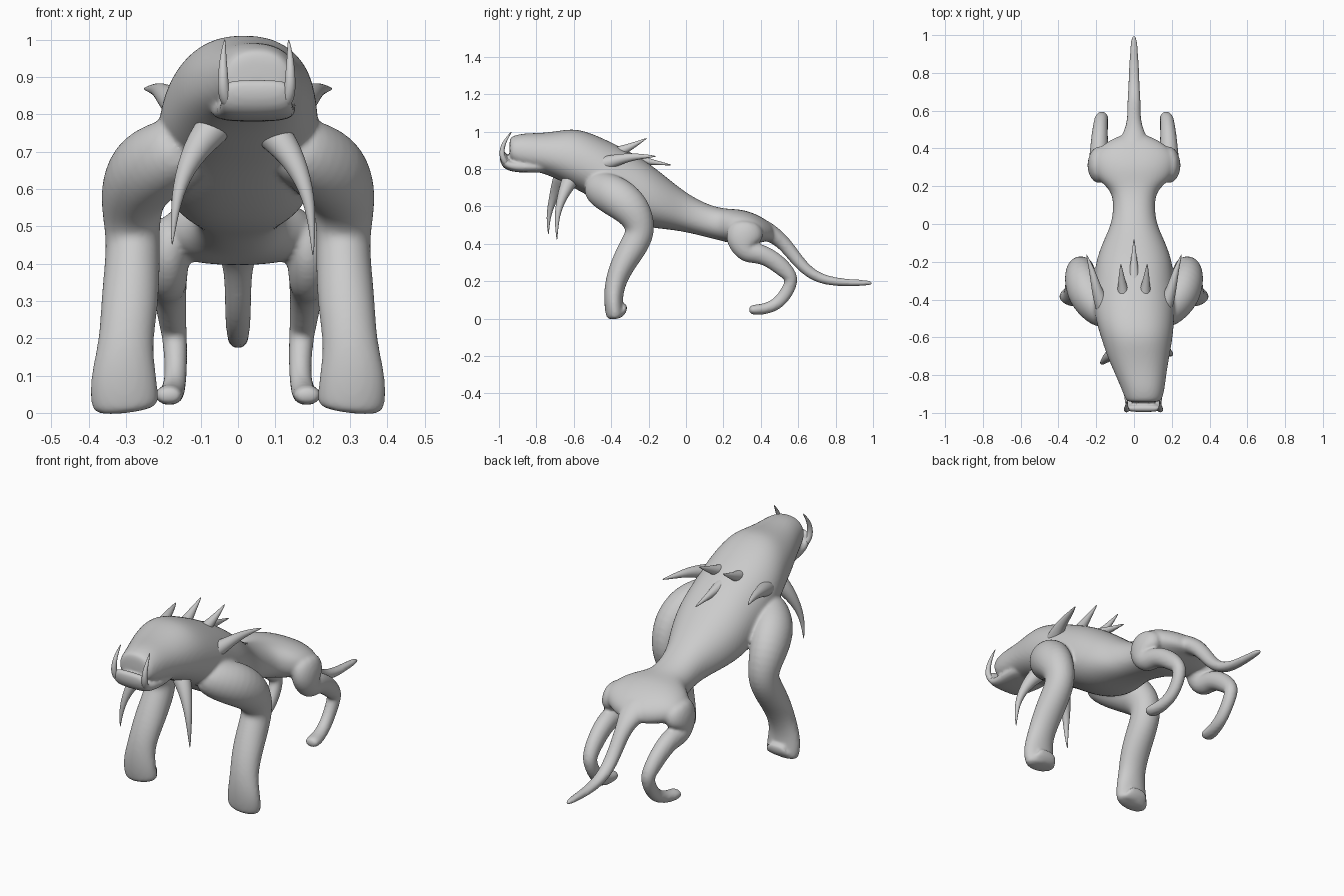
import bpy, bmesh, math
from mathutils import Vector


def loft(bm, secs, side=1, n=12, power=2.0, axis=None, taper=0.0):
    """Closed tube through sections (x, y, z, lateral radius, other radius)."""
    pts = [Vector((s[0] * side, s[1], s[2])) for s in secs]
    rings = []
    for i, s in enumerate(secs):
        a, b = pts[max(i - 1, 0)], pts[min(i + 1, len(pts) - 1)]
        t = Vector(axis) if axis else (b - a).normalized()
        u = Vector((1, 0, 0))
        u = (u - t * u.dot(t)).normalized()
        v = t.cross(u)
        ring = []
        for k in range(n):
            ang = 2 * math.pi * (k + 0.5) / n
            c, d = math.cos(ang), math.sin(ang)
            c = math.copysign(abs(c) ** (2 / power), c) * 1.035
            d = math.copysign(abs(d) ** (2 / power), d) * 1.035
            c *= 1 - taper * max(d * v.z, 0)
            ring.append(bm.verts.new(pts[i] + u * c * s[3] + v * d * s[4]))
        rings.append(ring)
    for r, q in zip(rings, rings[1:]):
        for k in range(n):
            m = (k + 1) % n
            bm.faces.new((r[k], r[m], q[m], q[k]))
    bm.faces.new(rings[0][::-1])
    bm.faces.new(rings[-1])


def finish(bm, name, merge=False):
    bmesh.ops.recalc_face_normals(bm, faces=bm.faces)
    me = bpy.data.meshes.new(name)
    bm.to_mesh(me)
    bm.free()
    ob = bpy.data.objects.new(name, me)
    bpy.context.collection.objects.link(ob)
    sub = ob.modifiers.new("round", 'SUBSURF')
    sub.levels = sub.render_levels = 2
    if merge:
        rem = ob.modifiers.new("fuse", 'REMESH')
        rem.mode = 'VOXEL'
        rem.voxel_size = 0.008
        rem.use_smooth_shade = True
        smo = ob.modifiers.new("blend", 'SMOOTH')
        smo.factor = 0.5
        smo.iterations = 6
    for p in me.polygons:
        p.use_smooth = True
    return ob


def spike(name, path, side=1):
    """Tapered horn; path points are (x, y, z, radius)."""
    bm = bmesh.new()
    loft(bm, [(x, y, z, r, r) for x, y, z, r in path], side, n=8)
    finish(bm, name)


bm = bmesh.new()

# Torso and head: y, centre x, top, bottom, half width
torso = [(-.945, .05, .96, .85, .08), (-.93, .052, .975, .83, .097),
         (-.87, .048, .99, .80, .115), (-.78, .033, .99, .785, .14),
         (-.69, .022, 1.0, .75, .168), (-.60, .015, 1.015, .70, .19),
         (-.51, .005, .99, .655, .208), (-.41, 0, .945, .58, .218),
         (-.30, 0, .89, .515, .212), (-.20, 0, .83, .49, .203),
         (-.10, 0, .75, .48, .168), (0, 0, .67, .465, .118),
         (.10, 0, .615, .44, .108), (.18, 0, .59, .42, .12),
         (.235, 0, .585, .405, .195), (.30, 0, .582, .395, .222),
         (.37, 0, .56, .40, .222), (.425, 0, .53, .415, .16),
         (.48, 0, .485, .42, .06)]
loft(bm, [(cx, y, (a + b) / 2, w, (a - b) / 2) for y, cx, a, b, w in torso],
     n=16, power=2.4, axis=(0, 1, 0), taper=.15)

# Lower jaw with raised lip
loft(bm, [(.03, -.72, .82, .12, .04), (.045, -.83, .81, .11, .03),
          (.05, -.92, .812, .10, .03), (.05, -.965, .825, .096, .028),
          (.05, -.978, .865, .093, .022), (.05, -.975, .895, .09, .014)], power=3)

# Tail
loft(bm, [(0, .36, .50, .10, .06), (0, .44, .465, .078, .05),
          (0, .51, .42, .044, .04), (0, .57, .345, .036, .036),
          (0, .63, .27, .036, .032), (0, .71, .213, .032, .028),
          (0, .82, .193, .027, .022), (0, .92, .192, .022, .017),
          (0, 1.003, .19, .014, .014)])

for s in (1, -1):
    # Front leg with broad paw and curled rear toe
    loft(bm, [(.12, -.49, .73, .08, .085), (.19, -.45, .69, .095, .10),
              (.252, -.365, .65, .108, .112), (.288, -.275, .575, .086, .10),
              (.282, -.238, .48, .072, .08), (.282, -.265, .41, .074, .079),
              (.290, -.34, .29, .078, .066), (.301, -.38, .19, .071, .056),
              (.307, -.390, .10, .089, .05), (.304, -.38, .03, .093, .051),
              (.30, -.375, .0, .083, .046)], s)
    loft(bm, [(.30, -.38, .025, .075, .02), (.30, -.345, .025, .07, .02),
              (.30, -.325, .05, .06, .014), (.30, -.328, .08, .045, .011)], s)
    # Hind leg with backward hock and forward paw
    loft(bm, [(.16, .32, .52, .06, .08), (.186, .315, .45, .064, .105),
              (.19, .305, .39, .056, .085), (.188, .325, .35, .052, .06),
              (.185, .40, .35, .048, .052), (.181, .48, .305, .043, .05),
              (.175, .55, .24, .037, .043), (.17, .568, .205, .034, .036),
              (.166, .54, .14, .031, .036), (.168, .49, .077, .03, .034),
              (.178, .42, .05, .034, .03), (.186, .37, .048, .038, .028),
              (.187, .335, .046, .034, .022)], s)
finish(bm, "creature_body", merge=True)

for s, label in ((1, "right"), (-1, "left")):
    # Swept-back neck horn and small back spine
    spike("neck_horn_" + label, [(.11, -.54, .80, .06), (.165, -.44, .825, .045),
          (.20, -.34, .858, .028), (.22, -.25, .868, .017),
          (.254, -.155, .868, .002)], s)
    spike("back_spine_" + label, [(.045, -.46, .86, .05), (.057, -.37, .885, .035),
          (.066, -.29, .922, .018), (.07, -.205, .967, .002)], s)
    # Tusks beside the head's offset centre line
    x = .05 + s * .09
    spike("tusk_" + label, [(x - s * .015, -.955, .82, .018), (x, -.983, .86, .017),
          (x, -.985, .91, .014), (x, -.965, .955, .009),
          (x - s * .005, -.93, 1.003, .002)])
spike("back_spine_middle", [(0, -.40, .86, .05), (0, -.30, .855, .036),
      (0, -.20, .84, .018), (0, -.07, .82, .002)])

# Hanging chin barbels, one set further back
spike("chin_barbel_left", [(-.03, -.64, .80, .06), (-.105, -.68, .725, .042),
      (-.152, -.715, .63, .022), (-.17, -.738, .54, .012), (-.177, -.735, .445, .002)])
spike("chin_barbel_right", [(.05, -.59, .79, .06), (.13, -.635, .715, .042),
      (.178, -.675, .62, .023), (.198, -.692, .53, .013), (.201, -.69, .415, .002)])
